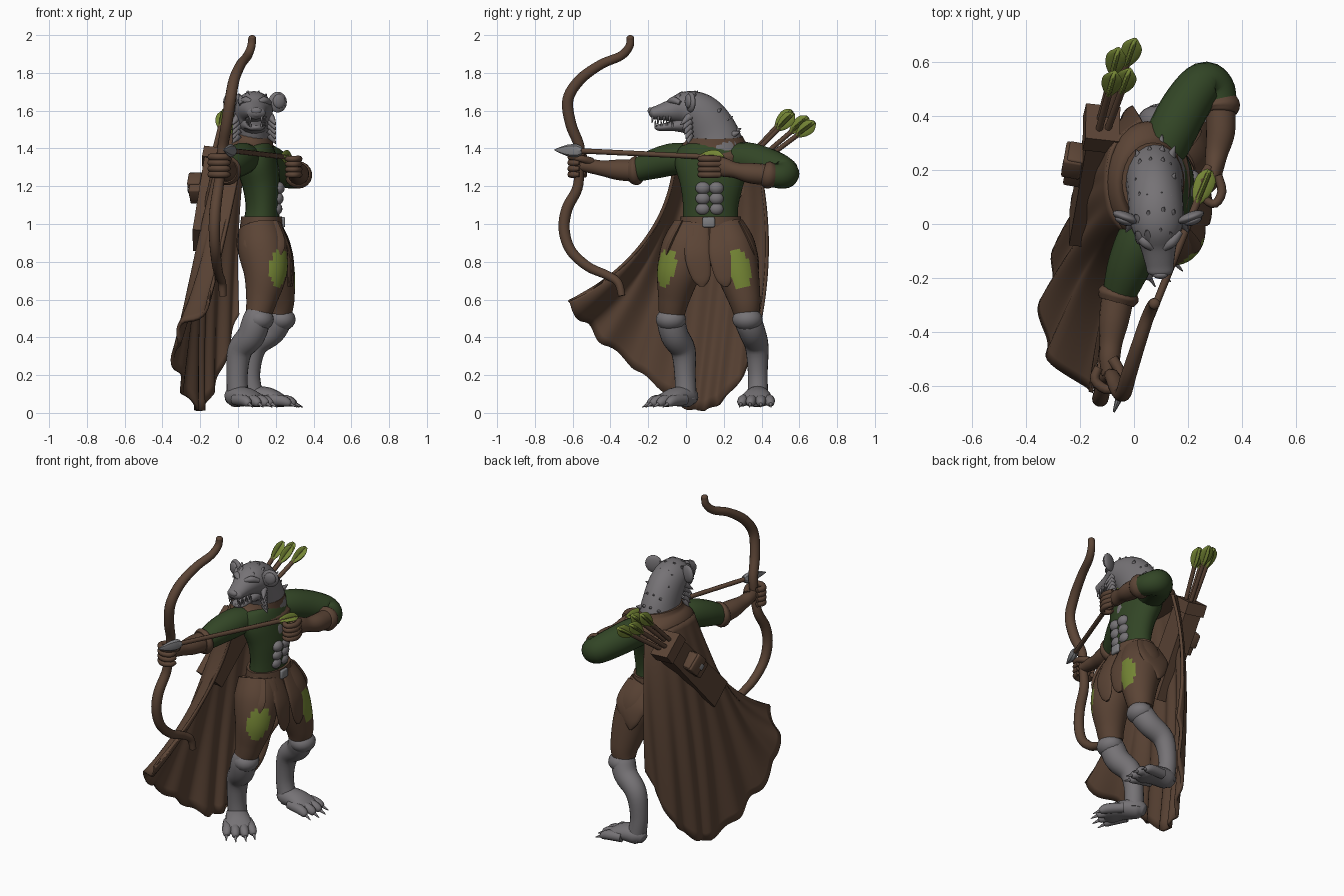
import bpy, bmesh, math, random
from mathutils import Vector as V
random.seed(4)
X, Y, Z = V((1, 0, 0)), V((0, 1, 0)), V((0, 0, 1))

def mat(name, c):
    m = bpy.data.materials.new(name)
    m.diffuse_color = (*c, 1)
    return m
BROWN = mat("brown leather", (0.105, 0.058, 0.036))
GREEN = mat("dark green cloth", (0.032, 0.060, 0.019))
LIME = mat("light green", (0.175, 0.235, 0.035))
FUR = mat("grey fur", (0.18, 0.17, 0.18))
STEEL = mat("steel", (0.21, 0.21, 0.22))

def finish(name, bm, m, angle=50):
    bmesh.ops.recalc_face_normals(bm, faces=bm.faces)
    me = bpy.data.meshes.new(name)
    bm.to_mesh(me)
    bm.free()
    me.materials.append(m)
    for p in me.polygons:
        p.use_smooth = True
    me.set_sharp_from_angle(angle=math.radians(angle))
    o = bpy.data.objects.new(name, me)
    bpy.context.collection.objects.link(o)
    return o

def catmull(a, b, c, d, t):
    return [0.5 * (2*q + (r-p)*t + (2*p-5*q+4*r-s)*t*t + (3*q-p-3*r+s)*t**3)
            for p, q, r, s in zip(a, b, c, d)]

def loft(name, m, pts, sides=16, side=X, sub=5, rot=0.0, angle=60):
    """Smooth skin along points (x, y, z, radius along side[, other radius])."""
    pts = [p if len(p) == 5 else (*p, p[3]) for p in pts]
    path = []
    for i in range(len(pts) - 1):
        q = [pts[max(0, min(len(pts) - 1, i + k))] for k in (-1, 0, 1, 2)]
        path += [catmull(*q, t / sub) for t in range(sub)]
    path.append(pts[-1])
    bm, rings = bmesh.new(), []
    for i, p in enumerate(path):
        t = (V(path[min(i+1, len(path)-1)][:3]) - V(path[max(i-1, 0)][:3])).normalized()
        s = (side - t * side.dot(t)).normalized()
        n = t.cross(s)
        rings.append([bm.verts.new(V(p[:3]) + s*max(p[3], .002)*math.cos(a) + n*max(p[4], .002)*math.sin(a))
                      for a in (rot + 2*math.pi*k/sides for k in range(sides))])
    for r, q in zip(rings, rings[1:]):
        for k in range(sides):
            j = (k + 1) % sides
            bm.faces.new((r[k], r[j], q[j], q[k]))
    bm.faces.new(rings[0][::-1])
    bm.faces.new(rings[-1])
    return finish(name, bm, m, angle)

def ball(name, m, c, r, turn=0.0):
    bm = bmesh.new()
    bmesh.ops.create_uvsphere(bm, u_segments=16, v_segments=10, radius=1)
    o = finish(name, bm, m)
    o.location, o.scale, o.rotation_euler = c, r, (0, 0, turn)
    return o

def box(name, m, c, size, rot=(0, 0, 0), bevel=0.008):
    bm = bmesh.new()
    bmesh.ops.create_cube(bm, size=1)
    bmesh.ops.scale(bm, vec=size, verts=bm.verts)
    bmesh.ops.bevel(bm, geom=bm.edges[:], offset=bevel, segments=2, affect='EDGES', profile=0.5)
    o = finish(name, bm, m)
    o.location, o.rotation_euler = c, rot
    return o

def spike(name, m, a, b, r, side=X, flat=1.0):
    mid = [(p*0.55 + q*0.45) for p, q in zip(a, b)]
    return loft(name, m, [(*a, r, r*flat), (*mid, r*0.7, r*0.7*flat), (*b, 0.002)], 8, side, 2)

# Torso, bare belly and belt
loft("shirt", GREEN, [(.12, .13, .97, .15, .1), (.13, .13, 1.08, .145, .09), (.125, .135, 1.2, .165, .1),
     (.1, .14, 1.32, .2, .11), (.08, .15, 1.4, .17, .1), (.07, .15, 1.45, .08, .06)], 24, Y)
for row, z in enumerate((1.08, 1.135, 1.19)):
    for y in (.09, .16):
        ball("belly_muscle", FUR, (.203 + .006*row, y, z), (.032, .04, .034))
ball("breast", FUR, (.19, .125, 1.27), (.03, .05, .07))
loft("belt", BROWN, [(.125, .13, .985, .165, .115), (.125, .13, 1.04, .16, .108)], 24, Y, 1)
box("buckle", STEEL, (.24, .12, 1.01), (.02, .065, .055))
loft("hips", BROWN, [(.12, .13, 1.0, .15, .1), (.12, .13, .9, .19, .13), (.14, .13, .8, .13, .1)], 20, Y)

# Skirt flaps
loft("front_flap_a", BROWN, [(.22, .07, 1.0, .05, .01), (.27, .06, .85, .068, .014), (.275, .08, .72, .05, .012),
     (.27, .085, .67, .015, .008)], 16, Y)
loft("front_flap_b", BROWN, [(.22, .18, 1.0, .05, .01), (.275, .19, .85, .068, .014), (.285, .205, .72, .05, .012),
     (.28, .21, .67, .015, .008)], 16, Y)
for s in (-1, 1):
    loft("side_flap", BROWN, [(.13, .13 + s*.155, 1.01, .08, .012), (.14, .13 + s*.215, .89, .11, .02),
         (.13, .13 + s*.24, .8, .06, .016), (.13, .13 + s*.245, .74, .008, .008)], 16, X)
    loft("corner_flap", BROWN, [(.2, .13 + s*.12, 1.01, .05, .012), (.235, .13 + s*.15, .89, .065, .016),
         (.24, .13 + s*.16, .79, .01, .008)], 16, V((-.5, s, 0)))

# Legs: trousers with light patches, knees, shins, toes
def leg(thigh, shin, ankle, heading, patch_dir):
    o = loft("trouser_leg", BROWN, thigh, 36, X, 8)
    o.data.materials.append(LIME)
    d = V(patch_dir).normalized()
    for p in o.data.polygons:
        if p.normal.dot(d) > .78 + 1.6*abs(p.center.z - .76) and .66 < p.center.z < .86:
            p.material_index = 1
    loft("shin", FUR, shin, 20)
    k = shin[1]
    ball("knee", FUR, (k[0] + .015, k[1], k[2] - .005), (.075, .08, .062))
    h = V(heading).normalized()
    s = h.cross(Z)
    a = V((ankle[0], ankle[1], 0))
    P = lambda f, l, z: tuple(a + h*f + s*l + Z*z)
    loft("foot", FUR, [(*P(-.07, 0, .07), .03), (*P(-.03, 0, .085), .06, .055), (*P(.06, 0, .085), .075, .05),
         (*P(.13, 0, .065), .085, .035), (*P(.17, 0, .055), .05, .02)], 16, s)
    for l in (-.07, -.025, .025, .07):
        f = .19 - abs(l)*.5
        loft("toe", FUR, [(*P(f-.11, l*.8, .07), .03), (*P(f-.02, l, .065), .03), (*P(f+.02, l*1.1, .05), .02),
             (*P(f+.03, l*1.1, .045), .005)], 10, s, 3)
        spike("claw", FUR, P(f+.01, l*1.1, .055), P(f+.065, l*1.2, .03), .012)

leg([(.11, .04, .98, .11), (.13, .0, .87, .13), (.145, -.04, .74, .115), (.125, -.065, .6, .083), (.11, -.075, .53, .07)],
    [(.12, -.07, .57, .05), (.1, -.08, .5, .072), (.07, -.06, .41, .074), (.01, -.015, .33, .066), (-.005, -.005, .2, .056),
     (.0, .0, .07, .058)], (.0, -.01), (.65, -.76, 0), (.72, -.69, .1))
leg([(.12, .2, .98, .11), (.15, .24, .87, .13), (.19, .275, .74, .112), (.215, .31, .6, .085), (.215, .32, .53, .07)],
    [(.22, .315, .57, .05), (.215, .325, .5, .07), (.18, .35, .43, .07), (.09, .375, .35, .062), (.065, .38, .2, .052),
     (.085, .38, .07, .056)], (.1, .38), (1, -.06, 0), (1, .05, .1))

# Head: neck and upper muzzle, lower jaw, ears, teeth, mane
loft("head", FUR, [(.075, .17, 1.36, .12, .15), (.075, .145, 1.47, .105, .135), (.08, .08, 1.57, .102, .12),
     (.085, -.0, 1.61, .098, .095), (.09, -.08, 1.6, .068, .06), (.095, -.15, 1.59, .052, .038),
     (.097, -.18, 1.585, .045, .03), (.097, -.195, 1.58, .01, .01)], 24)
loft("jaw", FUR, [(.085, .03, 1.53, .08, .06), (.09, -.06, 1.52, .06, .03), (.095, -.14, 1.51, .042, .018),
     (.095, -.165, 1.515, .012, .008)], 14)
ball("nose", FUR, (.097, -.188, 1.6), (.028, .015, .018))
for s in (-1, 1):
    ex = .09 + s*.12
    o = ball("ear", FUR, (ex, .025, 1.645), (.052, .02, .055), s*.35)
    ball("ear_hollow", FUR, (ex + s*.008, .012, 1.65), (.035, .016, .038), s*.35)
    loft("brow", FUR, [(.09 + s*.02, -.09, 1.645, .012), (.09 + s*.05, -.065, 1.655, .02), (.09 + s*.08, -.03, 1.64, .012)], 8, Z)
    for i in range(4):
        y = -.175 + i*.03
        x = .095 + s*(.03 + i*.006)
        spike("upper_tooth", FUR, (x, y, 1.57), (x, y - .005, 1.535 - .012*(i == 1)), .008)
        spike("lower_tooth", FUR, (x, y + .015, 1.515), (x, y + .012, 1.55), .007)
    for i in range(5):
        z = 1.57 - i*.025
        spike("cheek_tuft", FUR, (.085 + s*.085, .02, z), (.085 + s*.115, -.03 + .01*i, z - .045), .022)
ridge = [(-.04, 1.68), (.02, 1.69), (.08, 1.67), (.14, 1.62), (.19, 1.57), (.23, 1.51), (.265, 1.44)]
for i, (y, z) in enumerate(ridge):
    for x in (-.05, -.018, .018, .05):
        k = abs(x) * .5
        j = random.uniform(-.012, .012)
        out = V((x*.3 + j, .03 + .006*i, .05 - .005*i))
        a = V((.078 + x, y - k*.4 + j, z - k - .02))
        spike("mane_tuft", FUR, tuple(a), tuple(a + out), .024)

# Shoulder mantle
loft("mantle", BROWN, [(.05, .155, 1.335, .155, .225), (.055, .155, 1.385, .155, .215), (.065, .155, 1.43, .125, .165),
     (.07, .155, 1.465, .115, .145)], 28, X)

# Cape: three guide lines (top, middle, hem) with folds
def along(g, u):
    t = u * (len(g) - 1)
    i = min(int(t), len(g) - 2)
    q = [g[max(0, min(len(g) - 1, i + k))] for k in (-1, 0, 1, 2)]
    return V(catmull(*q, t - i))
top = [(.02, -.06, 1.36), (-.07, .03, 1.4), (-.095, .16, 1.41), (-.07, .29, 1.4), (.03, .38, 1.34)]
middle = [(-.06, -.21, .93), (-.2, -.13, .86), (-.2, .1, .82), (-.13, .29, .86), (.0, .43, .93)]
hem = [(-.14, -.63, .57), (-.32, -.47, .39), (-.31, -.2, .17), (-.22, .02, .01), (-.18, .15, .03), (-.1, .3, .2), (.0, .4, .52)]
bm, NU, NV = bmesh.new(), 90, 30
grid = []
for a in range(NU + 1):
    u = a / NU
    T, M, H = along(top, u), along(middle, u), along(hem, u)
    col = []
    for b in range(NV + 1):
        v = b / NV
        p = T*(2*v-1)*(v-1) + M*4*v*(1-v) + H*v*(2*v-1)
        p += V((-.9, .35, 0)) * (.024*v*math.sin(u*46 + v*2) * (1 - u*.6))
        p.z += .018 * v**6 * (1 + math.sin(u*62)) * (1 - u)
        p.z = max(p.z, .012)
        col.append(bm.verts.new(p))
    grid.append(col)
for a in range(NU):
    for b in range(NV):
        bm.faces.new((grid[a][b], grid[a+1][b], grid[a+1][b+1], grid[a][b+1]))
cape = finish("cape", bm, BROWN)
sol = cape.modifiers.new("thickness", 'SOLIDIFY')
sol.thickness, sol.offset = .018, 0

# Bow arm
loft("bow_sleeve", GREEN, [(.06, .04, 1.35, .07), (.02, -.06, 1.345, .085), (-.02, -.16, 1.32, .08), (-.055, -.26, 1.285, .062)], 18)
loft("bow_cuff", BROWN, [(-.052, -.245, 1.285, .068), (-.058, -.265, 1.283, .078), (-.065, -.29, 1.283, .066)], 18, X, 3)
loft("bow_forearm", BROWN, [(-.06, -.27, 1.283, .06), (-.075, -.36, 1.287, .055), (-.085, -.44, 1.295, .042),
     (-.09, -.5, 1.305, .038), (-.09, -.56, 1.31, .03)], 18)
for i in range(4):
    z = 1.355 - i*.031
    loft("bow_finger", BROWN, [(-.13, -.53, z, .016), (-.145, -.575, z, .018), (-.105, -.61, z, .018), (-.06, -.6, z, .017),
         (-.05, -.565, z, .012)], 8, Z, 3)
loft("bow_thumb", BROWN, [(-.08, -.5, 1.33, .022), (-.05, -.55, 1.345, .018), (-.06, -.595, 1.35, .013)], 8, Z, 3)

# Draw arm
loft("draw_sleeve", GREEN, [(.1, .24, 1.35, .08), (.14, .34, 1.34, .09), (.2, .45, 1.305, .088), (.26, .52, 1.27, .08),
     (.305, .5, 1.255, .068), (.32, .44, 1.26, .06)], 20, Z)
loft("draw_cuff", BROWN, [(.315, .46, 1.258, .064), (.32, .435, 1.26, .073), (.32, .41, 1.265, .06)], 18, Z, 3)
loft("draw_forearm", BROWN, [(.32, .44, 1.26, .056), (.32, .34, 1.27, .054), (.305, .26, 1.285, .042), (.295, .2, 1.3, .05, .035),
     (.285, .15, 1.315, .042, .028), (.28, .12, 1.32, .01)], 18, Z)
for i in range(4):
    z = 1.345 - i*.028
    loft("draw_finger", BROWN, [(.31, .18, z, .016), (.325, .12, z, .017), (.3, .075, z, .016), (.265, .09, z, .015),
         (.26, .12, z, .01)], 8, Z, 3)
loft("draw_thumb", BROWN, [(.28, .21, 1.33, .02), (.25, .16, 1.345, .018), (.25, .11, 1.345, .012)], 8, Z, 3)

# Bow
loft("bow", BROWN, [(.075, -.295, 1.985, .02), (.07, -.3, 1.94, .022), (.05, -.345, 1.89, .024), (.015, -.45, 1.845, .026),
     (-.02, -.56, 1.765, .029), (-.04, -.625, 1.66, .03), (-.06, -.61, 1.53, .03), (-.08, -.565, 1.41, .028),
     (-.09, -.565, 1.3, .026), (-.105, -.575, 1.19, .028), (-.12, -.63, 1.08, .03), (-.125, -.645, .97, .03),
     (-.12, -.61, .86, .028), (-.11, -.52, .775, .026), (-.1, -.42, .73, .024), (-.085, -.36, .69, .022),
     (-.08, -.34, .62, .02)], 14, X, 6)
ball("bow_tip", BROWN, (.075, -.295, 1.983), (.021, .021, .017))

# Arrows: shaft, two crossed vanes
def arrow(a, b, fl, r):
    a, b = V(a), V(b)
    d = (b - a).normalized()
    loft("arrow_shaft", BROWN, [(*a, r), (*b, r)], 8, Z, 1)
    for s in (Z.cross(d), Z):
        loft("fletching", LIME, [(*(b - d*fl), .012, .008), (*(b - d*fl*.6), .034, .009), (*(b - d*fl*.15), .036, .009),
             (*(b + d*.015), .012, .008)], 10, s, 3)
arrow((-.05, -.62, 1.39), (.275, .185, 1.352), .12, .014)
loft("arrow_head", STEEL, [(-.022, -.55, 1.388, .018), (-.03, -.575, 1.388, .034, .02), (-.05, -.63, 1.39, .03, .016),
     (-.075, -.695, 1.392, .004)], 8, Z, 2, 0, 30)
for b in ((.0, .67, 1.53), (-.06, .635, 1.555), (-.075, .55, 1.59), (-.02, .56, 1.575)):
    arrow((-.13 + b[0]*.4, .26 + (b[1]-.6)*.5, 1.25), b, .11, .013)

# Quiver with rim and buckled pouch, leaning across the back
lean = V((0, 1, -1)).normalized()
R = math.sqrt(2)
loft("quiver", BROWN, [(-.19, -.02, .91, .085*R, .05*R), (-.115, .37, 1.35, .072*R, .055*R)], 4, lean, 1, math.pi/4, 30)
loft("quiver_rim", BROWN, [(-.126, .33, 1.3, .083*R, .064*R), (-.115, .375, 1.355, .083*R, .064*R)], 4, lean, 1, math.pi/4, 30)
tilt = (math.radians(-45), 0, math.radians(-10))
box("pouch", BROWN, (-.215, .22, 1.19), (.07, .1, .14), tilt)
box("pouch_flap", BROWN, (-.225, .235, 1.205), (.07, .112, .085), tilt)
box("pouch_buckle", STEEL, (-.257, .215, 1.185), (.016, .035, .035), tilt, .004)
